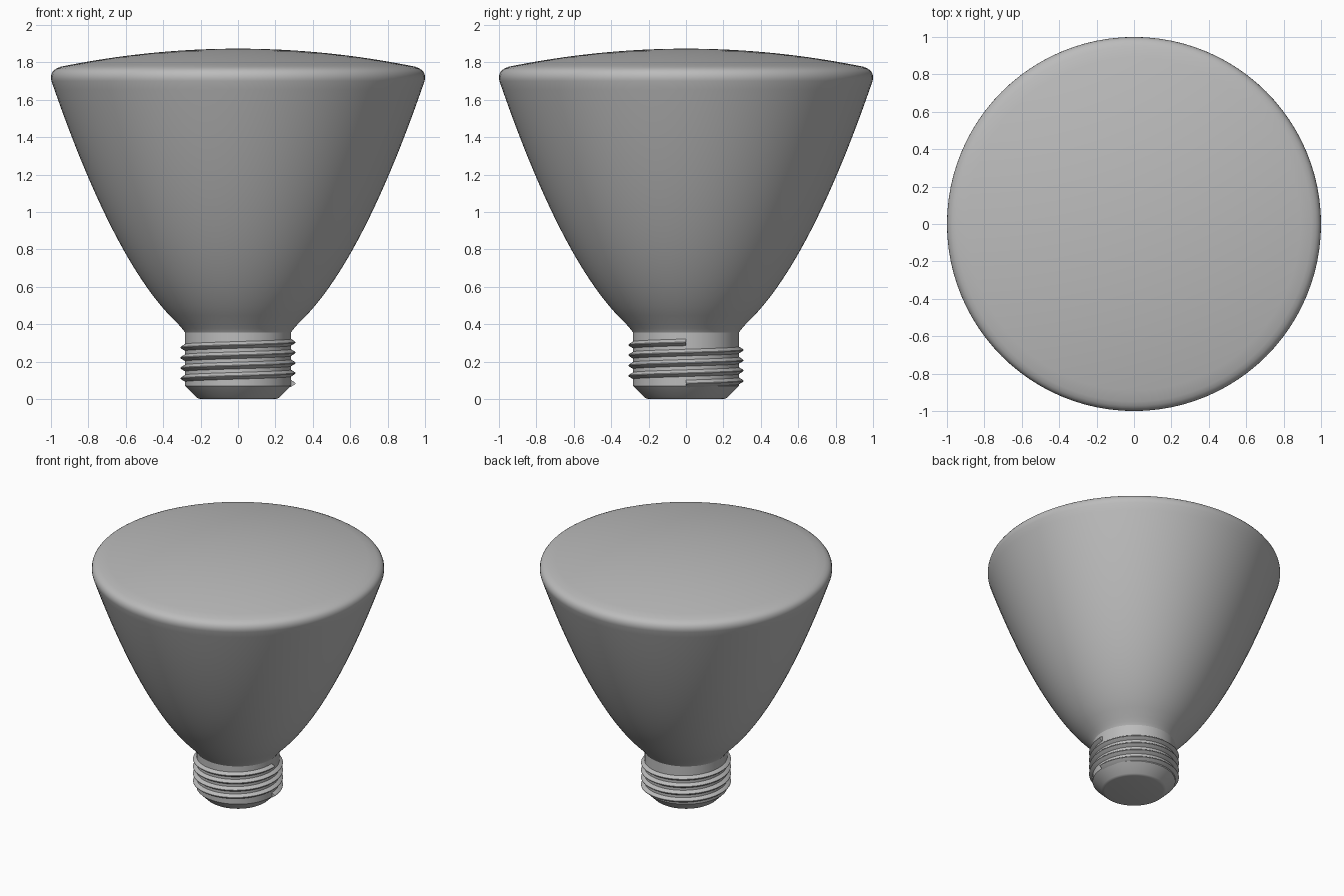
import bpy, bmesh
from math import sin, cos, pi, sqrt, radians

cube = bpy.data.objects.get("Cube")
if cube:
    bpy.data.objects.remove(cube)

SIDES = 96

grey = bpy.data.materials.new("plain grey")
grey.use_nodes = True
grey.diffuse_color = (0.5, 0.5, 0.5, 1)
grey.node_tree.nodes["Principled BSDF"].inputs["Base Color"].default_value = (0.5, 0.5, 0.5, 1)


def finish(name, bm):
    bmesh.ops.recalc_face_normals(bm, faces=bm.faces)
    mesh = bpy.data.meshes.new(name)
    bm.to_mesh(mesh)
    bm.free()
    mesh.materials.append(grey)
    obj = bpy.data.objects.new(name, mesh)
    bpy.context.collection.objects.link(obj)
    bpy.ops.object.select_all(action='DESELECT')
    obj.select_set(True)
    bpy.context.view_layer.objects.active = obj
    bpy.ops.object.shade_smooth_by_angle(angle=radians(30))
    return obj


def lathe(name, profile):
    """Spin (radius, height) points around z."""
    bm = bmesh.new()
    verts = [bm.verts.new((r, 0, z)) for r, z in profile]
    edges = [bm.edges.new(pair) for pair in zip(verts, verts[1:])]
    bmesh.ops.spin(bm, geom=verts + edges, cent=(0, 0, 0), axis=(0, 0, 1),
                   angle=2 * pi, steps=SIDES, use_merge=True)
    bmesh.ops.remove_doubles(bm, verts=bm.verts, dist=1e-5)
    return finish(name, bm)


def helix(name, section, start, pitch, turns):
    """Sweep a (radius, height) section up a right-handed helix, with flat ends."""
    bm = bmesh.new()
    rings = []
    for i in range(turns * SIDES + 1):
        a = 2 * pi * i / SIDES
        lift = start + pitch * i / SIDES
        rings.append([bm.verts.new((r * cos(a), r * sin(a), z + lift)) for r, z in section])
    n = len(section)
    for low, high in zip(rings, rings[1:]):
        for j in range(n):
            k = (j + 1) % n
            bm.faces.new((low[j], low[k], high[k], high[j]))
    bm.faces.new(rings[0])
    bm.faces.new(rings[-1])
    return finish(name, bm)


# Parabolic reflector, rounded rim and shallow domed lens
flare = [(0.283, 0.355), (0.288, 0.363), (0.298, 0.375)]
bowl_heights = [0.4 + 1.3 * i / 28 for i in range(29)]
bowl = [(sqrt(0.102 + 0.687 * (z - 0.4)), z) for z in bowl_heights]
rim = [(1.0, 1.715), (0.999, 1.73), (0.994, 1.745), (0.985, 1.757), (0.972, 1.766)]
lens_radii = [0.95 * (1 - i / 16) for i in range(17)]
lens = [(r, 1.873 - r * r / 9.3) for r in lens_radii]
lathe("bulb_body", flare + bowl + rim + lens)

# Screw base: straight neck, bevelled foot and thread
lathe("base_neck", [(0.283, 0.07), (0.283, 0.356)])
lathe("base_foot", [(0, 0), (0.2, 0), (0.211, 0.002), (0.221, 0.008), (0.283, 0.07)])
helix("base_thread", [(0.278, -0.021), (0.303, -0.006), (0.307, -0.002),
                      (0.307, 0.002), (0.303, 0.006), (0.278, 0.021)],
      start=0.083, pitch=0.055, turns=4)
